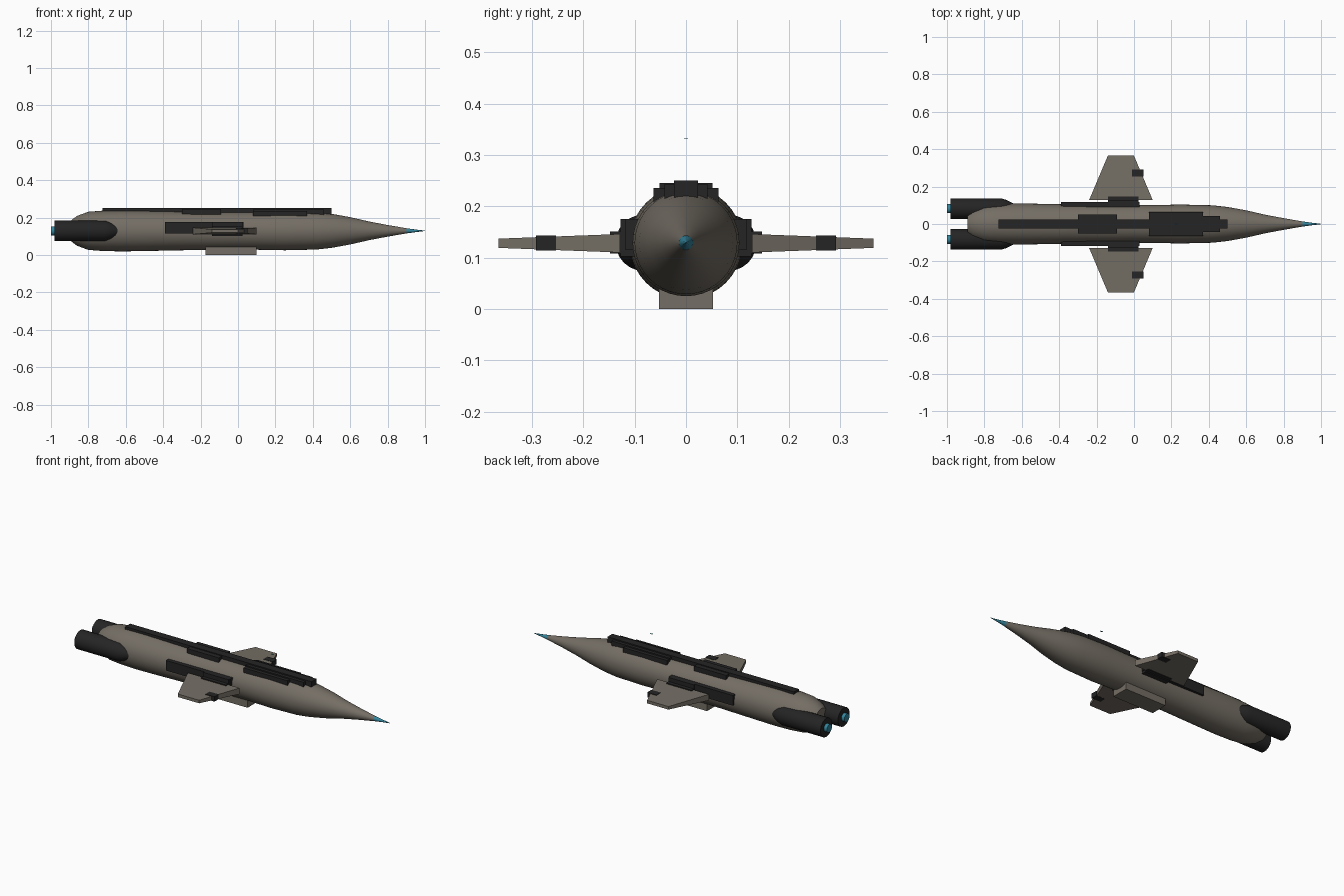
import bpy, bmesh, math
from mathutils import Matrix, Vector

if "Cube" in bpy.data.objects:
    bpy.data.objects.remove(bpy.data.objects["Cube"])

AXIS_Z = 0.129


def material(name, rgb):
    m = bpy.data.materials.new(name)
    m.use_nodes = True
    m.diffuse_color = (*rgb, 1)
    m.node_tree.nodes["Principled BSDF"].inputs["Base Color"].default_value = (*rgb, 1)
    return m


hull = material("warm grey hull", (0.175, 0.155, 0.128))
dark = material("charcoal", (0.018, 0.018, 0.018))
glow = material("teal glow", (0.035, 0.24, 0.34))


def finish(name, bm, mat, smooth=False):
    bmesh.ops.recalc_face_normals(bm, faces=bm.faces)
    mesh = bpy.data.meshes.new(name)
    bm.to_mesh(mesh)
    bm.free()
    mesh.materials.append(mat)
    ob = bpy.data.objects.new(name, mesh)
    bpy.context.collection.objects.link(ob)
    if smooth:
        bpy.ops.object.select_all(action="DESELECT")
        ob.select_set(True)
        bpy.context.view_layer.objects.active = ob
        bpy.ops.object.shade_smooth_by_angle(angle=math.radians(35))
    return ob


def box(name, mat, xs, ys, zs):
    bm = bmesh.new()
    bmesh.ops.create_cube(bm, size=1)
    for v in bm.verts:
        v.co = [a + (b - a) * (c + 0.5) for (a, b), c in zip((xs, ys, zs), v.co)]
    return finish(name, bm, mat)


def lathe(name, mat, profile, y=0, segments=32):
    """Loft rings of (x, radius) along the x axis and cap both ends."""
    bm = bmesh.new()
    rings = []
    for x, r in profile:
        angles = [2 * math.pi * i / segments for i in range(segments)]
        rings.append([bm.verts.new((x, y + r * math.cos(a), AXIS_Z + r * math.sin(a)))
                      for a in angles])
    for a, b in zip(rings, rings[1:]):
        for i in range(segments):
            j = (i + 1) % segments
            bm.faces.new((a[i], a[j], b[j], b[i]))
    bm.faces.new(rings[0])
    bm.faces.new(rings[-1])
    return finish(name, bm, mat, True)


# Fuselage and glowing nose tip
lathe("fuselage", hull, [(-0.89, 0.058), (-0.86, 0.08), (-0.8, 0.102), (-0.72, 0.108),
                         (-0.62, 0.11), (-0.5, 0.108), (-0.25, 0.103), (0.1, 0.101),
                         (0.25, 0.104), (0.42, 0.1), (0.5, 0.091), (0.6, 0.073),
                         (0.7, 0.05), (0.8, 0.031), (0.9, 0.014)], segments=40)
lathe("nose_tip", glow, [(0.9, 0.014), (0.95, 0.007), (1.0, 0.001)], segments=12)

# Spine and stacked dorsal plates
box("spine", dark, (-0.725, 0.5), (-0.023, 0.023), (0.2, 0.25))
box("rear_dorsal_plate", dark, (-0.3, -0.09), (-0.052, 0.052), (0.2, 0.245))
box("front_dorsal_plate", dark, (0.08, 0.37), (-0.063, 0.063), (0.2, 0.236))
box("front_dorsal_step", dark, (0.08, 0.46), (-0.042, 0.042), (0.2, 0.243))
box("beacon_plate", glow, (0.22, 0.235), (-0.004, 0.004), (0.331, 0.332))

# Belly pod
box("belly_pod", hull, (-0.175, 0.1), (-0.053, 0.053), (0, 0.045))


def wing(name, side):
    """Tapered plate with a trapezoid outline, thinner at the tip."""
    bm = bmesh.new()
    bmesh.ops.create_cube(bm, size=1)
    for v in bm.verts:
        tip = v.co.y > 0
        front = v.co.x > 0
        half = 0.009 if tip else 0.018
        x = (0.0 if front else -0.14) if tip else (0.1 if front else -0.24)
        v.co = (x, side * (0.365 if tip else 0.128), AXIS_Z - 0.001 + math.copysign(half, v.co.z))
    return finish(name, bm, hull)


# Engines, wings and side fittings, one set per side
for label, s in (("left", 1), ("right", -1)):
    # The model's nose points to +x; sides here lie along y
    def span(a, b):
        return tuple(sorted((s * a, s * b)))
    tag = "far" if s > 0 else "near"
    lathe(tag + "_engine", dark, [(-0.98, 0.038), (-0.98, 0.055), (-0.71, 0.055),
                                  (-0.68, 0.046), (-0.64, 0.026)], s * 0.082, 24)
    lathe(tag + "_exhaust", glow, [(-1.0, 0.024), (-0.975, 0.024)], s * 0.082, 16)
    wing(tag + "_wing", s)
    box(tag + "_side_panel", dark, (-0.39, 0.03), span(0.09, 0.118), (0.115, 0.175))
    box(tag + "_wing_mount", dark, (-0.14, 0.025), span(0.09, 0.148), (0.108, 0.151))
    box(tag + "_mount_block", dark, (-0.14, 0.025), span(0.09, 0.127), (0.102, 0.175))
    box(tag + "_wing_pod", dark, (-0.01, 0.05), span(0.253, 0.292), (0.114, 0.143))
